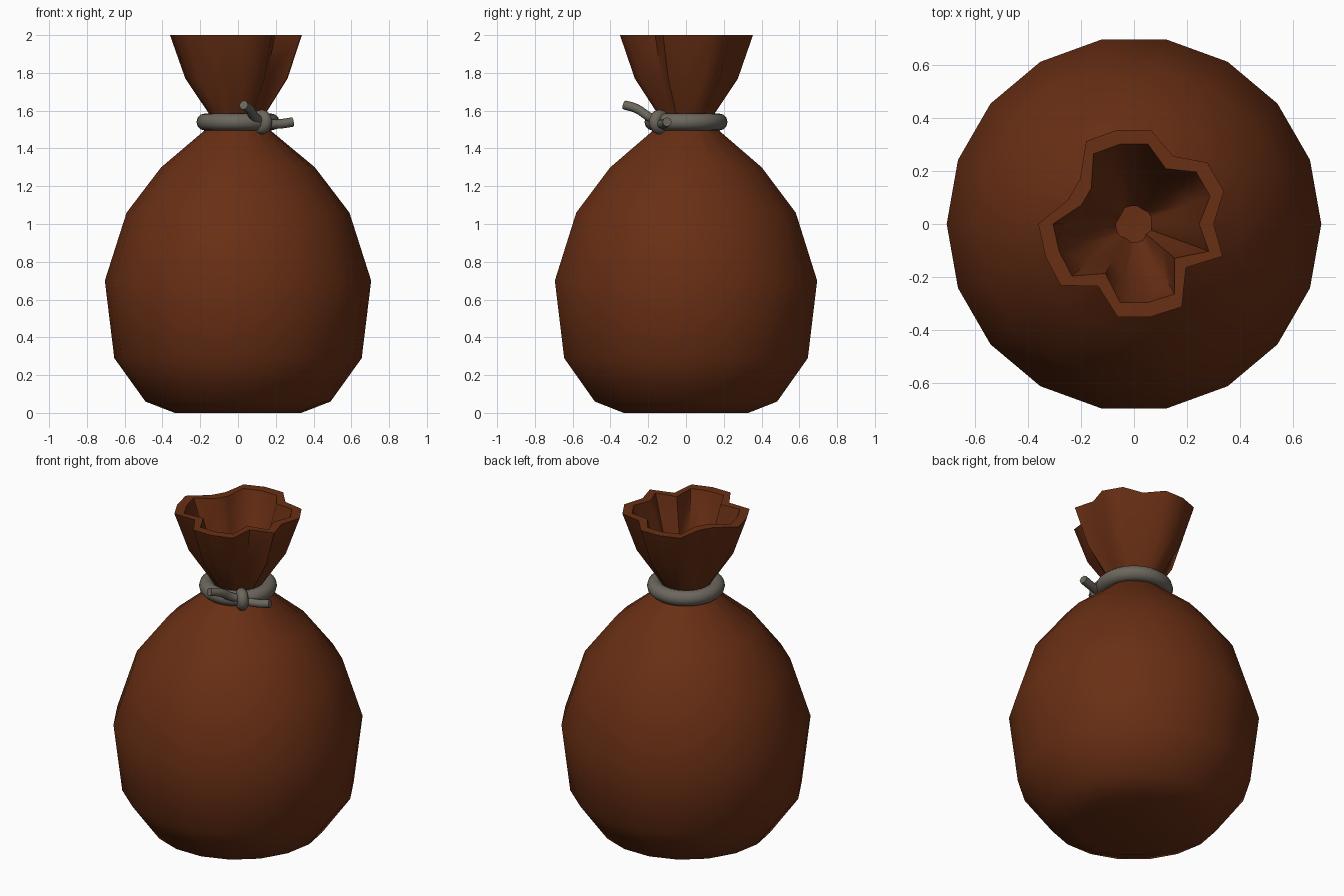
import bpy, bmesh, math
from mathutils import Vector

if "Cube" in bpy.data.objects:
    bpy.data.objects.remove(bpy.data.objects["Cube"])

def material(name, rgb):
    m = bpy.data.materials.new(name)
    m.diffuse_color = (*rgb, 1)
    m.use_nodes = True
    m.node_tree.nodes["Principled BSDF"].inputs["Base Color"].default_value = m.diffuse_color
    return m

cloth = material("brown_cloth", (0.14, 0.028, 0.007))
cord = material("grey_cord", (0.15, 0.135, 0.11))

def smooth(obj, angle):
    bpy.ops.object.select_all(action='DESELECT')
    obj.select_set(True)
    bpy.context.view_layer.objects.active = obj
    bpy.ops.object.shade_smooth_by_angle(angle=math.radians(angle))

# Sack: 18-sided lathe, folded at the mouth, with an inner lining
N = 18
mouth = [.30, .36, .36, .295, .36, .36, .36, .265, .265,
         .36, .355, .36, .27, .355, .355, .36, .255, .355]
profile = [(.335, 0), (.49, .06), (.655, .29), (.705, .70), (.59, 1.06), (.407, 1.30)]

outer = [([r] * N, z) for r, z in profile]
outer += [([.09 + .095 * r for r in mouth], 1.54),
          ([r * .775 for r in mouth], 1.77), (mouth, 2.0)]
inner = [([r - .055 for r in radii], max(z, .05)) for radii, z in reversed(outer)]
inner[-2] = (inner[-2][0], .10)

bm = bmesh.new()
rings = []
for radii, z in outer + inner:
    rings.append([bm.verts.new((r * math.cos(math.tau * i / N),
                                r * math.sin(math.tau * i / N), z))
                  for i, r in enumerate(radii)])
for a, b in zip(rings, rings[1:]):
    for i in range(N):
        j = (i + 1) % N
        bm.faces.new((a[i], a[j], b[j], b[i]))
bm.faces.new(rings[0][::-1])
bm.faces.new(rings[-1])
bmesh.ops.recalc_face_normals(bm, faces=bm.faces)
me = bpy.data.meshes.new("sack")
bm.to_mesh(me)
bm.free()
sack = bpy.data.objects.new("sack", me)
bpy.context.collection.objects.link(sack)
me.materials.append(cloth)
smooth(sack, 65)

# Cord ring round the neck, and the knot wrap at the front right
def ring(name, loc, major, minor, rot=(0, 0, 0), seg=32):
    bpy.ops.mesh.primitive_torus_add(location=loc, rotation=rot, major_radius=major,
                                     minor_radius=minor, major_segments=seg, minor_segments=12)
    o = bpy.context.object
    o.name = name
    o.data.materials.append(cord)
    smooth(o, 60)

ring("neck_cord", (0, 0, 1.54), .175, .045)
ring("knot", (.125, -.14, 1.54), .034, .032, (0, math.pi / 2, math.pi / 4), 16)

# Loose cord ends
def strand(name, points, radius):
    cu = bpy.data.curves.new(name, 'CURVE')
    cu.dimensions = '3D'
    cu.bevel_depth = radius
    cu.bevel_resolution = 2
    cu.use_fill_caps = True
    cu.resolution_u = 4
    sp = cu.splines.new('BEZIER')
    sp.bezier_points.add(len(points) - 1)
    for bp, p in zip(sp.bezier_points, points):
        bp.co = Vector(p)
        bp.handle_left_type = bp.handle_right_type = 'AUTO'
    o = bpy.data.objects.new(name, cu)
    bpy.context.collection.objects.link(o)
    bpy.ops.object.select_all(action='DESELECT')
    o.select_set(True)
    bpy.context.view_layer.objects.active = o
    bpy.ops.object.convert(target='MESH')
    o = bpy.context.object
    o.data.materials.append(cord)
    smooth(o, 50)

strand("cord_end_up", [(.13, -.14, 1.54), (.085, -.20, 1.57), (.06, -.26, 1.61), (.03, -.325, 1.63)], .025)
strand("cord_end_side", [(.11, -.155, 1.54), (.165, -.13, 1.53), (.22, -.115, 1.53), (.29, -.10, 1.54)], .025)
